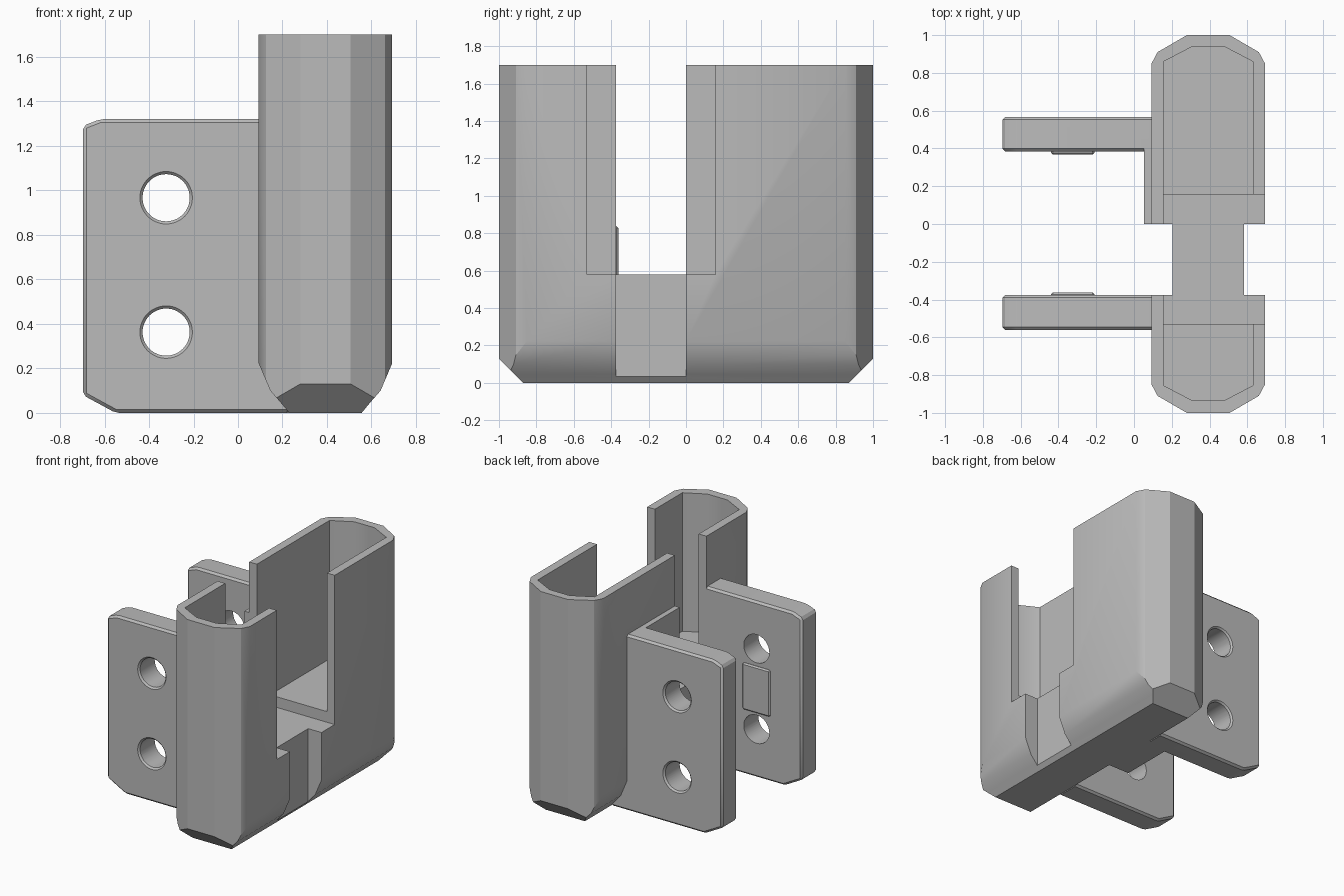
import bpy, bmesh, math
from mathutils import Matrix, Vector

cube = bpy.data.objects.get("Cube")
if cube:
    bpy.data.objects.remove(cube, do_unlink=True)

grey = bpy.data.materials.new("plain grey")
grey.use_nodes = True
grey.diffuse_color = (0.5, 0.5, 0.5, 1)
grey.node_tree.nodes["Principled BSDF"].inputs["Base Color"].default_value = (0.5, 0.5, 0.5, 1)


def finish(name, bm):
    bmesh.ops.recalc_face_normals(bm, faces=bm.faces)
    mesh = bpy.data.meshes.new(name)
    bm.to_mesh(mesh)
    bm.free()
    mesh.materials.append(grey)
    obj = bpy.data.objects.new(name, mesh)
    bpy.context.collection.objects.link(obj)
    return obj


def prism(name, points, axis, low, high):
    """Extrude a 2D outline along an axis; the outline uses the other two axes in order."""
    bm = bmesh.new()
    verts = []
    for a, b in points:
        co = [a, b]
        co.insert("xyz".index(axis), low)
        verts.append(bm.verts.new(co))
    face = bm.faces.new(verts)
    move = Vector([high - low if c == axis else 0 for c in "xyz"])
    new = bmesh.ops.extrude_face_region(bm, geom=[face])["geom"]
    bmesh.ops.translate(bm, verts=[v for v in new if isinstance(v, bmesh.types.BMVert)], vec=move)
    return finish(name, bm)


def box(name, x0, x1, y0, y1, z0, z1):
    return prism(name, [(x0, y0), (x1, y0), (x1, y1), (x0, y1)], "z", z0, z1)


def cone_y(name, x, z, y0, y1, r0, r1):
    """Round cutter along y, radius r0 at y0 and r1 at y1."""
    bm = bmesh.new()
    place = Matrix.Translation((x, (y0 + y1) / 2, z)) @ Matrix.Rotation(-math.pi / 2, 4, "X")
    bmesh.ops.create_cone(bm, cap_ends=True, segments=48, radius1=r0, radius2=r1,
                          depth=y1 - y0, matrix=place)
    return finish(name, bm)


def apply(obj, mod):
    bpy.ops.object.select_all(action="DESELECT")
    bpy.context.view_layer.objects.active = obj
    obj.select_set(True)
    bpy.ops.object.modifier_apply(modifier=mod.name)


def combine(obj, other, operation):
    mod = obj.modifiers.new("combine", "BOOLEAN")
    mod.operation, mod.solver, mod.object = operation, "EXACT", other
    apply(obj, mod)
    bpy.data.objects.remove(other, do_unlink=True)


def bevel(obj, width):
    mod = obj.modifiers.new("chamfer", "BEVEL")
    mod.width, mod.segments, mod.limit_method = width, 1, "ANGLE"
    mod.angle_limit = math.radians(15)
    apply(obj, mod)


def mirrored(points, centre):
    """Add the points reflected about a centre on the first axis."""
    return points + [(2 * centre - a, b) for a, b in reversed(points)]


MID = 0.393

# Body: plan outline trimmed by the rounded underside and the sloping ends
end = [(0.28, 1), (0.125, 0.91), (0.093, 0.85)]
plan = end + [(a, -b) for a, b in reversed(end)]
body = prism("holder_body", mirrored(plan, MID), "z", 0, 1.7)
under = [(0.09, 1.8), (0.09, 0.23), (0.145, 0.1), (0.193, 0.045), (0.23, 0)]
combine(body, prism("underside", mirrored(under, MID), "y", -1.1, 1.1), "INTERSECT")
ends = [(-1.01, 1.8), (-1.01, 0.14), (-0.87, 0)]
combine(body, prism("sloping_ends", mirrored(ends, 0), "x", -0.1, 0.9), "INTERSECT")

# Cross slot: open above, with a narrow neck left below
combine(body, box("slot", 0, 0.8, -0.375, 0, 0.58, 1.8), "DIFFERENCE")
for x0, x1 in ((0, 0.205), (0.583, 0.8)):
    combine(body, box("neck_side", x0, x1, -0.375, 0, -0.1, 0.7), "DIFFERENCE")

# Rib and the two mounting plates
combine(body, box("rib", 0.053, 0.23, 0, 0.45, 0, 1.32), "UNION")
outline = [(-0.697, 0.08), (-0.55, 0), (0.235, 0), (0.235, 1.32), (-0.62, 1.32), (-0.697, 1.29)]
for y0, y1 in ((-0.56, -0.375), (0.385, 0.567)):
    plate = prism("plate", outline, "y", y0, y1)
    bevel(plate, 0.015)
    combine(body, plate, "UNION")

# Two pockets and the wider opening on the left wall
for tip, mouth in ((0.94, 0.157), (-0.935, -0.53)):
    side = 1 if tip > 0 else -1
    half = [(0.31, tip), (0.157, tip - side * 0.08), (0.157, mouth - side * 0.05)]
    combine(body, prism("pocket", mirrored(half, MID), "z", 0.66, 1.8), "DIFFERENCE")
combine(body, box("opening", 0.157, 0.8, -0.53, 0.157, 0.58, 1.8), "DIFFERENCE")

# Screw holes, countersunk on the outer faces
for z in (0.363, 0.967):
    combine(body, cone_y("hole", -0.323, z, -0.7, 0.7, 0.106, 0.106), "DIFFERENCE")
    combine(body, cone_y("front_sink", -0.323, z, -0.57, -0.545, 0.128, 0.103), "DIFFERENCE")
    combine(body, cone_y("back_sink", -0.323, z, 0.552, 0.577, 0.103, 0.128), "DIFFERENCE")

# Raised pads between the holes on the inner faces
pads = []
for name, y0, y1 in (("front_pad", -0.39, -0.362), ("back_pad", 0.367, 0.4)):
    pad = box(name, -0.44, -0.21, y0, y1, 0.487, 0.837)
    bevel(pad, 0.01)
    pads.append(pad)

for obj in [body] + pads:
    bpy.ops.object.select_all(action="DESELECT")
    bpy.context.view_layer.objects.active = obj
    obj.select_set(True)
    bpy.ops.object.shade_smooth_by_angle(angle=math.radians(30))
